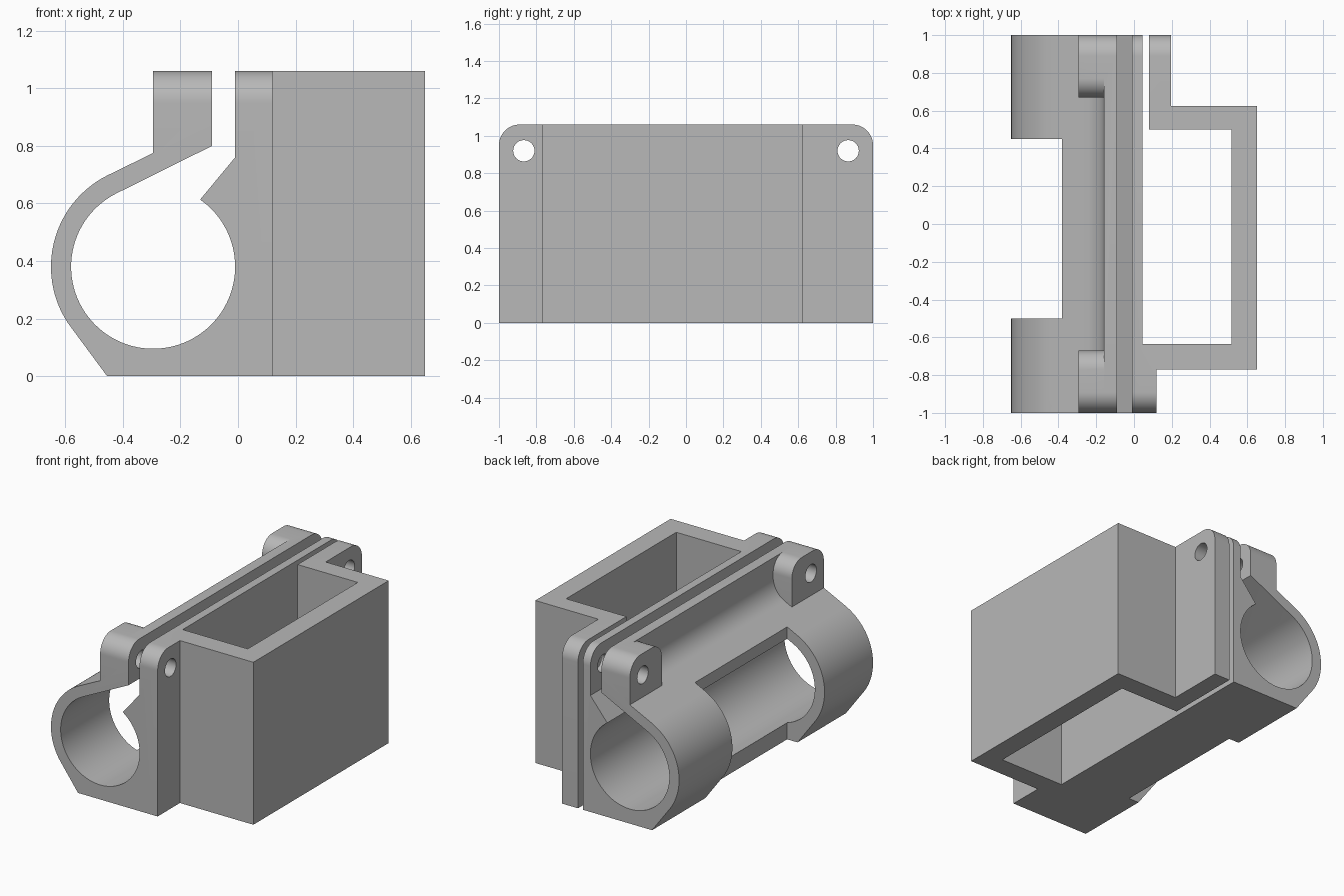
import bpy, bmesh
from math import cos, sin, radians

cube = bpy.data.objects.get("Cube")
if cube:
    bpy.data.objects.remove(cube, do_unlink=True)

grey = bpy.data.materials.new("plain grey")
grey.use_nodes = True
colour = (0.48, 0.48, 0.48, 1)
grey.diffuse_color = colour
grey.node_tree.nodes["Principled BSDF"].inputs["Base Color"].default_value = colour


def arc(cx, cy, r, start, end, n):
    angles = [radians(start + (end - start) * i / n) for i in range(n + 1)]
    return [(cx + r * cos(a), cy + r * sin(a)) for a in angles]


def prism(name, points, axis, low, high):
    """Extrude a flat profile along one axis; the other two keep x, y, z order."""
    bm = bmesh.new()

    def place(u, v, w):
        return {"x": (w, u, v), "y": (u, w, v), "z": (u, v, w)}[axis]

    bottom = [bm.verts.new(place(u, v, low)) for u, v in points]
    top = [bm.verts.new(place(u, v, high)) for u, v in points]
    bm.faces.new(bottom)
    bm.faces.new(top)
    for i in range(len(points)):
        j = (i + 1) % len(points)
        bm.faces.new((bottom[i], bottom[j], top[j], top[i]))
    bmesh.ops.recalc_face_normals(bm, faces=bm.faces)
    mesh = bpy.data.meshes.new(name)
    bm.to_mesh(mesh)
    bm.free()
    mesh.materials.append(grey)
    obj = bpy.data.objects.new(name, mesh)
    bpy.context.collection.objects.link(obj)
    return obj


def combine(target, other, operation):
    mod = target.modifiers.new("combine", "BOOLEAN")
    mod.operation = operation
    mod.solver = "EXACT"
    mod.object = other
    bpy.context.view_layer.objects.active = target
    bpy.ops.object.modifier_apply(modifier=mod.name)
    bpy.data.objects.remove(other, do_unlink=True)


HEIGHT = 1.06
OVER = 1.1        # rough size, trimmed by the rounded silhouette
CX, CZ = -0.295, 0.38

# Split tube with its arm, thin lip and flat back plate
profile = [(0.045, 0), (0.045, OVER), (-0.01, OVER), (-0.01, 0.76)]
profile += arc(CX, CZ, 0.285, 55, -243, 80)
profile += [(-0.09, 0.80), (-0.09, OVER), (-0.16, OVER)]
profile += arc(-0.31, 0.935, 0.15, 0, -63.6, 12)
profile += [(CX, 0.775)]
profile += arc(CX, CZ, 0.355, 117, 213.5, 32)
profile += [(-0.455, 0)]
clamp = prism("tube_clamp", profile, "y", -OVER, OVER)

# Window through the outer side of the tube
window = [(-0.8, -0.5), (-0.38, -0.5), (-0.38, 0.45), (-0.8, 0.45)]
combine(clamp, prism("window_cutter", window, "z", -0.1, 1), "DIFFERENCE")

# Rounded screw bosses at both ends, with feet that follow the arm
for side in (-1, 1):
    outline = [(OVER, 0.7), (OVER, HEIGHT)] + arc(0.77, 0.96, 0.1, 90, 180, 12) + [(0.67, 0.7)]
    boss = prism("screw_boss", [(side * y, z) for y, z in outline], "x", CX, -0.12)
    for v in boss.data.vertices:
        if v.co.z < 0.75:
            v.co.z = 0.885 + 0.49 * v.co.x
    combine(clamp, boss, "UNION")

# Open rectangular sleeve with a fixed front flange and a free back flange
plan = [(0.02, -OVER), (0.12, -OVER), (0.12, -0.77), (0.65, -0.77),
        (0.65, 0.625), (0.195, 0.625), (0.195, OVER), (0.08, OVER),
        (0.08, 0.5), (0.515, 0.5), (0.515, -0.635), (0.02, -0.635)]
combine(clamp, prism("sleeve", plan, "z", 0, OVER), "UNION")

# Trim everything to the rounded side silhouette
outline = [(-1, -0.1), (1, -0.1)]
outline += arc(0.89, HEIGHT - 0.11, 0.11, 0, 90, 14)
outline += arc(-0.89, HEIGHT - 0.11, 0.11, 90, 180, 14)
combine(clamp, prism("silhouette", outline, "x", -1, 1), "INTERSECT")

# Screw holes
for side in (-1, 1):
    circle = arc(side * 0.867, 0.92, 0.057, 0, 360, 32)[:-1]
    combine(clamp, prism("hole_cutter", circle, "x", -1, 1), "DIFFERENCE")

clamp.name = "tube_clamp_with_sleeve"
bpy.ops.object.select_all(action="DESELECT")
clamp.select_set(True)
bpy.context.view_layer.objects.active = clamp
bpy.ops.object.shade_smooth_by_angle(angle=radians(25))
